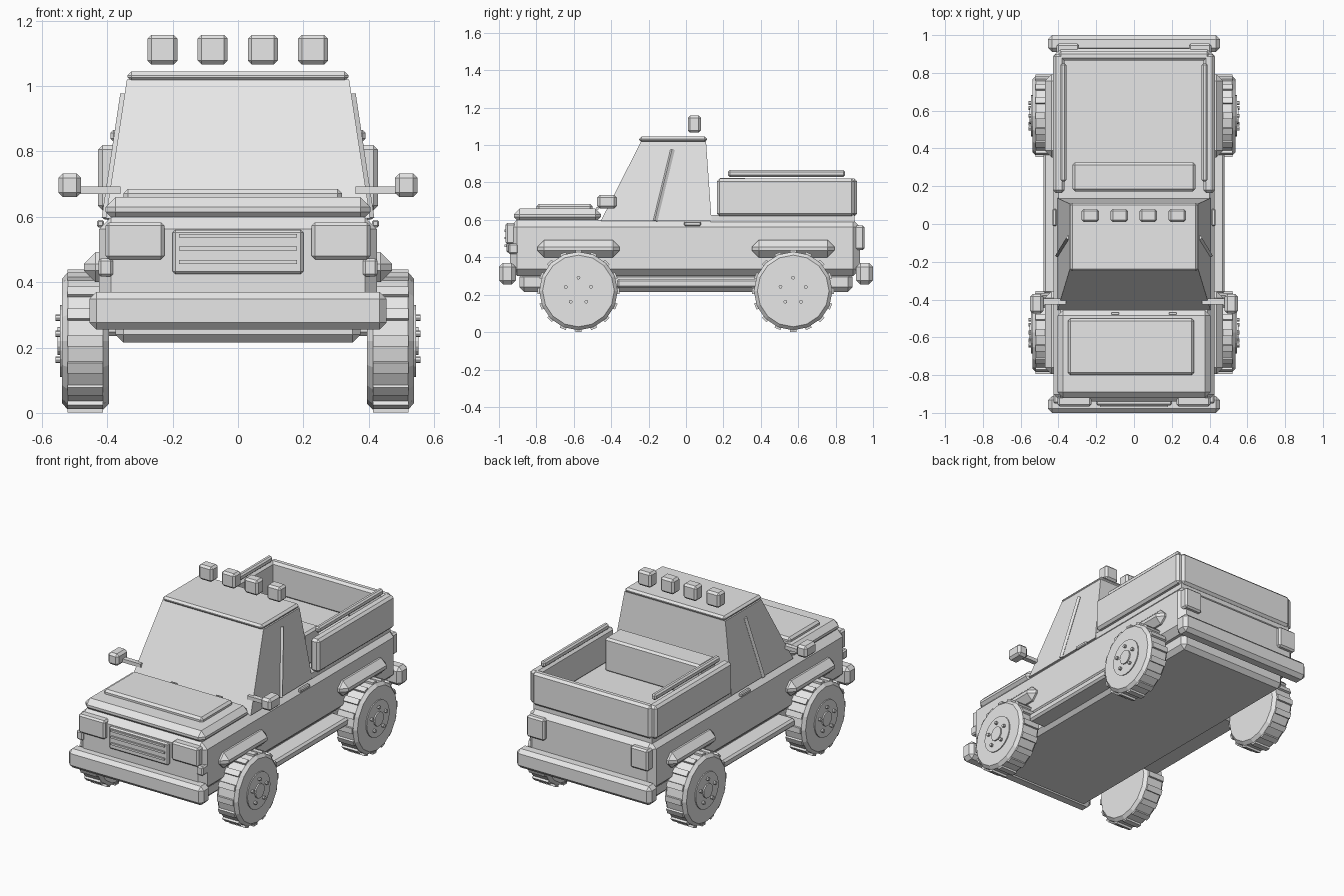
import bpy, bmesh, math
from mathutils import Vector, Matrix

if "Cube" in bpy.data.objects:
    bpy.data.objects.remove(bpy.data.objects["Cube"])

grey = bpy.data.materials.new("light_grey")
grey.diffuse_color = (0.8, 0.8, 0.8, 1)
grey.use_nodes = True
grey.node_tree.nodes["Principled BSDF"].inputs["Base Color"].default_value = grey.diffuse_color


def finish(name, bm, bevel=0.0):
    bmesh.ops.recalc_face_normals(bm, faces=bm.faces)
    me = bpy.data.meshes.new(name)
    bm.to_mesh(me)
    bm.free()
    me.materials.append(grey)
    ob = bpy.data.objects.new(name, me)
    bpy.context.collection.objects.link(ob)
    if bevel:
        m = ob.modifiers.new("bevel", 'BEVEL')
        m.width, m.segments = bevel, 1
        m.limit_method, m.angle_limit = 'ANGLE', math.radians(40)
    return ob


def box(name, x, y, z, bevel=0.0):
    """Chamfered box from x, y and z ranges."""
    bm = bmesh.new()
    size = [r[1] - r[0] for r in (x, y, z)]
    mid = [(r[1] + r[0]) / 2 for r in (x, y, z)]
    bmesh.ops.create_cube(bm, size=1, matrix=Matrix.Translation(mid) @ Matrix.Diagonal((*size, 1)))
    return finish(name, bm, bevel)


def pair(name, x, y, z, bevel=0.0):
    """Box on the right side and its mirror on the left."""
    box(name + "_right", x, y, z, bevel)
    box(name + "_left", (-x[1], -x[0]), y, z, bevel)


def frustum(name, low, high):
    """Solid between two level rectangles (half_x, y0, y1, z)."""
    bm = bmesh.new()
    rings = []
    for h, y0, y1, z in (low, high):
        rings.append([bm.verts.new(p) for p in ((-h, y0, z), (h, y0, z), (h, y1, z), (-h, y1, z))])
    a, b = rings
    bm.faces.new(a)
    bm.faces.new(b)
    for i in range(4):
        j = (i + 1) % 4
        bm.faces.new((a[i], a[j], b[j], b[i]))
    return finish(name, bm)


def disc(bm, x0, x1, y, z, r, n, s):
    """Cylinder along x, on side s."""
    mat = Matrix.Translation((s * (x0 + x1) / 2, y, z)) @ Matrix.Rotation(math.pi / 2, 4, 'Y')
    bmesh.ops.create_cone(bm, cap_ends=True, segments=n, radius1=r, radius2=r,
                          depth=x1 - x0, matrix=mat)


# Body, chassis and running boards
box("body", (-0.425, 0.425), (-0.94, 0.93), (0.30, 0.60), 0.037)
box("chassis", (-0.375, 0.375), (-0.89, 0.89), (0.215, 0.32), 0.025)
pair("running_board", (0.36, 0.48), (-0.37, 0.385), (0.235, 0.285), 0.012)

# Bumpers
box("front_bumper", (-0.455, 0.455), (-1.0, -0.91), (0.255, 0.37), 0.022)
box("rear_bumper", (-0.455, 0.455), (0.91, 1.0), (0.255, 0.37), 0.022)

# Front lamps, grille and tail lamps
pair("headlight", (0.225, 0.405), (-0.965, -0.91), (0.47, 0.583), 0.01)
pair("indicator", (0.382, 0.427), (-0.95, -0.895), (0.417, 0.473), 0.008)
box("grille", (-0.20, 0.20), (-0.96, -0.92), (0.425, 0.56), 0.008)
for i, z in enumerate((0.462, 0.503, 0.542)):
    box("grille_slat_%d" % i, (-0.18, 0.18), (-0.97, -0.95), (z - 0.006, z + 0.006))
pair("tail_light", (0.29, 0.41), (0.90, 0.955), (0.44, 0.57), 0.01)

# Hood, raised panel and wiper stubs
box("hood", (-0.405, 0.405), (-0.92, -0.455), (0.585, 0.66), 0.03)
box("hood_panel", (-0.35, 0.318), (-0.80, -0.50), (0.645, 0.685), 0.013)
for i, x in enumerate((-0.10, 0.205)):
    box("wiper_%d" % i, (x - 0.02, x + 0.02), (-0.478, -0.468), (0.655, 0.668))

# Cab, roof, window dividers and roof lamps
frustum("cab", (0.405, -0.455, 0.137, 0.595), (0.34, -0.24, 0.107, 1.02))
box("roof", (-0.338, 0.338), (-0.25, 0.112), (1.015, 1.045), 0.012)
for s in (-1, 1):
    lo, hi = Vector((s * 0.405, -0.165, 0.595)), Vector((s * 0.348, -0.072, 0.975))
    bm = bmesh.new()
    mat = Matrix.Translation((lo + hi) / 2) @ (hi - lo).to_track_quat('Z', 'Y').to_matrix().to_4x4()
    bmesh.ops.create_cube(bm, size=1, matrix=mat @ Matrix.Diagonal((0.018, 0.018, (hi - lo).length, 1)))
    finish("window_divider", bm)
for i in range(4):
    x = -0.231 + 0.1535 * i
    box("roof_lamp_%d" % i, (x - 0.046, x + 0.046), (0.01, 0.08), (1.066, 1.157), 0.012)

# Mirrors and door handles
pair("mirror", (0.48, 0.55), (-0.475, -0.37), (0.66, 0.733), 0.014)
pair("mirror_arm", (0.36, 0.485), (-0.425, -0.395), (0.67, 0.692))
pair("door_handle", (0.41, 0.432), (-0.01, 0.08), (0.568, 0.59), 0.005)

# Cargo bed
box("bed_floor", (-0.40, 0.40), (0.13, 0.90), (0.59, 0.625))
pair("bed_side", (0.368, 0.428), (0.165, 0.90), (0.62, 0.82), 0.014)
box("tailgate", (-0.40, 0.40), (0.865, 0.915), (0.62, 0.82), 0.014)
box("bed_toolbox", (-0.325, 0.325), (0.173, 0.325), (0.62, 0.825), 0.012)
pair("bed_rail", (0.358, 0.39), (0.225, 0.85), (0.83, 0.866), 0.009)

# Wheels with lugs, hubs and bolts, plus the arches above them
for y, end in ((-0.575, "front"), (0.573, "rear")):
    for s, side in ((-1, "left"), (1, "right")):
        bm = bmesh.new()
        disc(bm, 0.395, 0.538, y, 0.22, 0.21, 16, s)
        finish("%s_%s_tyre" % (end, side), bm, 0.018)

        bm = bmesh.new()
        for k in range(16):
            mat = (Matrix.Translation((s * 0.467, y, 0.22))
                   @ Matrix.Rotation(k * math.tau / 16, 4, 'X')
                   @ Matrix.Translation((0, 0, -0.205))
                   @ Matrix.Diagonal((0.108, 0.034, 0.028, 1)))
            bmesh.ops.create_cube(bm, size=1, matrix=mat)
        finish("%s_%s_tread" % (end, side), bm)

        bm = bmesh.new()
        disc(bm, 0.52, 0.544, y, 0.22, 0.11, 24, s)
        disc(bm, 0.53, 0.552, y, 0.22, 0.043, 16, s)
        for k in range(5):
            a = math.pi / 2 + k * math.tau / 5
            disc(bm, 0.53, 0.558, y + 0.071 * math.cos(a), 0.22 + 0.071 * math.sin(a), 0.01, 8, s)
        finish("%s_%s_hub" % (end, side), bm)

    pair("%s_arch" % end, (0.36, 0.472), (y - 0.22, y + 0.22), (0.40, 0.492), 0.036)
